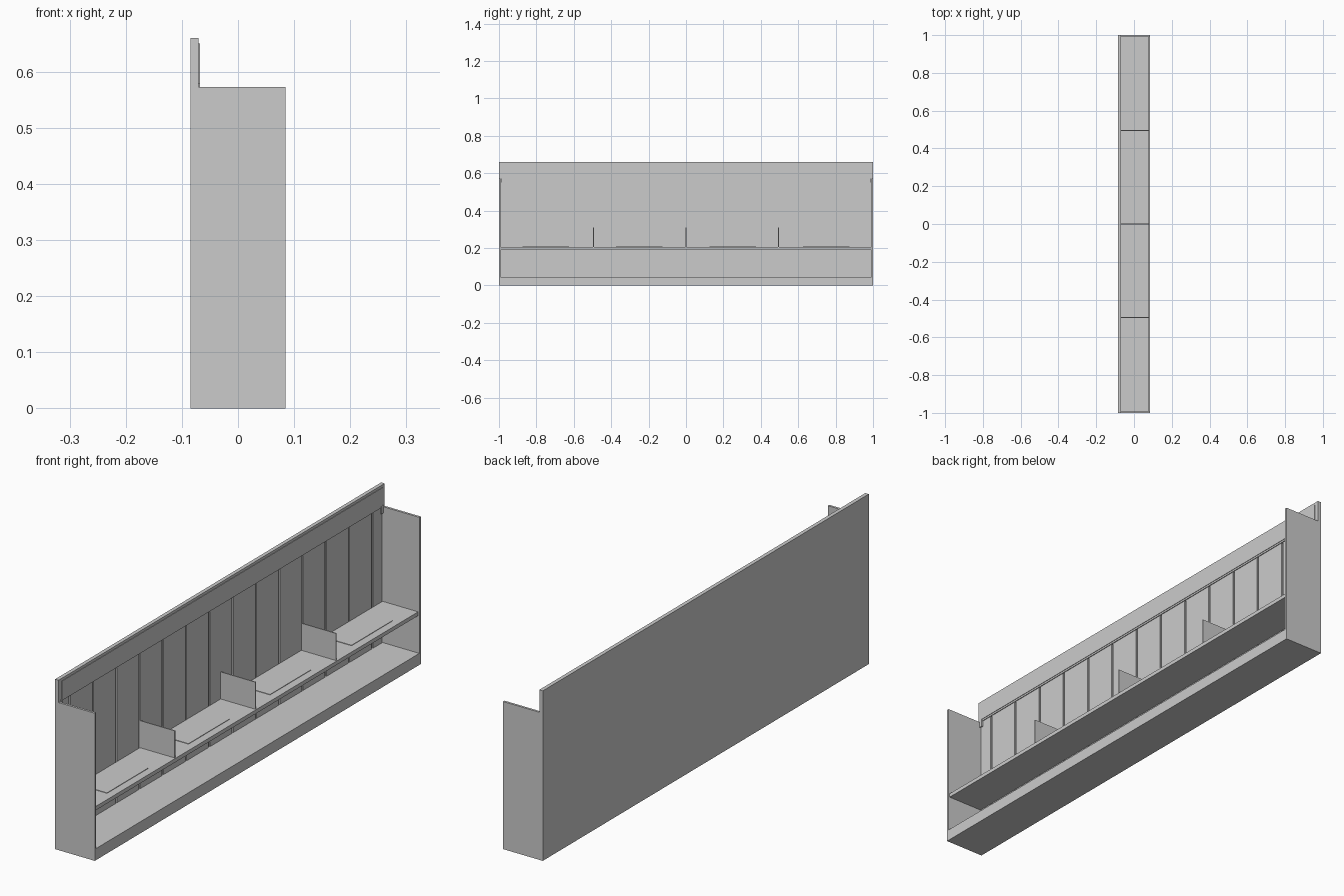
import bpy

if "Cube" in bpy.data.objects:
    bpy.data.objects.remove(bpy.data.objects["Cube"])


def box(name, x, y, z):
    """Axis-aligned box from (min, max) ranges."""
    bpy.ops.mesh.primitive_cube_add(
        size=1, location=(sum(x) / 2, sum(y) / 2, sum(z) / 2))
    ob = bpy.context.object
    ob.name = name
    ob.scale = (x[1] - x[0], y[1] - y[0], z[1] - z[0])
    bpy.ops.object.transform_apply(location=False, rotation=False, scale=True)
    return ob


# Back sheet and closed plinth
box("back_sheet", (-0.085, -0.078), (-1, 1), (0.01, 0.66))
box("base_plinth", (-0.085, 0.085), (-0.993, 0.993), (0, 0.045))

# End panels, with the small hanging tabs under the header
for side, s in (("left", -1), ("right", 1)):
    box(f"end_panel_{side}", (-0.085, 0.085),
        sorted((s * 0.991, s)), (0, 0.573))
    box(f"header_tab_{side}", (-0.073, -0.068),
        sorted((s * 0.978, s * 0.99)), (0.55, 0.58))

# Vertical planks separated by narrow grooves
pitch = 2 / 14
seams = [-0.991] + [-13 / 14 + pitch * i for i in range(14)] + [0.991]
for i, (a, b) in enumerate(zip(seams, seams[1:])):
    box(f"back_plank_{i + 1}", (-0.078, -0.073),
        (a + 0.004, b - 0.004), (0.045, 0.575))

# Header rail and its slightly raised face plate
box("header_rail", (-0.078, -0.07), (-1, 1), (0.573, 0.66))
box("header_plate", (-0.07, -0.068), (-0.983, 0.983), (0.58, 0.65))

# Shelf
box("shelf", (-0.073, 0.08), (-0.991, 0.991), (0.19, 0.205))

# Thin upright dividers on the shelf
for i in range(3):
    y = -0.495 + 0.495 * i
    box(f"divider_{i + 1}", (-0.073, 0.076), (y - 0.002, y + 0.002), (0.205, 0.31))

# Thin mat in each bay
for i in range(4):
    y = -0.75 + 0.5 * i
    box(f"bay_mat_{i + 1}", (-0.06, 0.05), (y - 0.125, y + 0.125), (0.205, 0.207))
